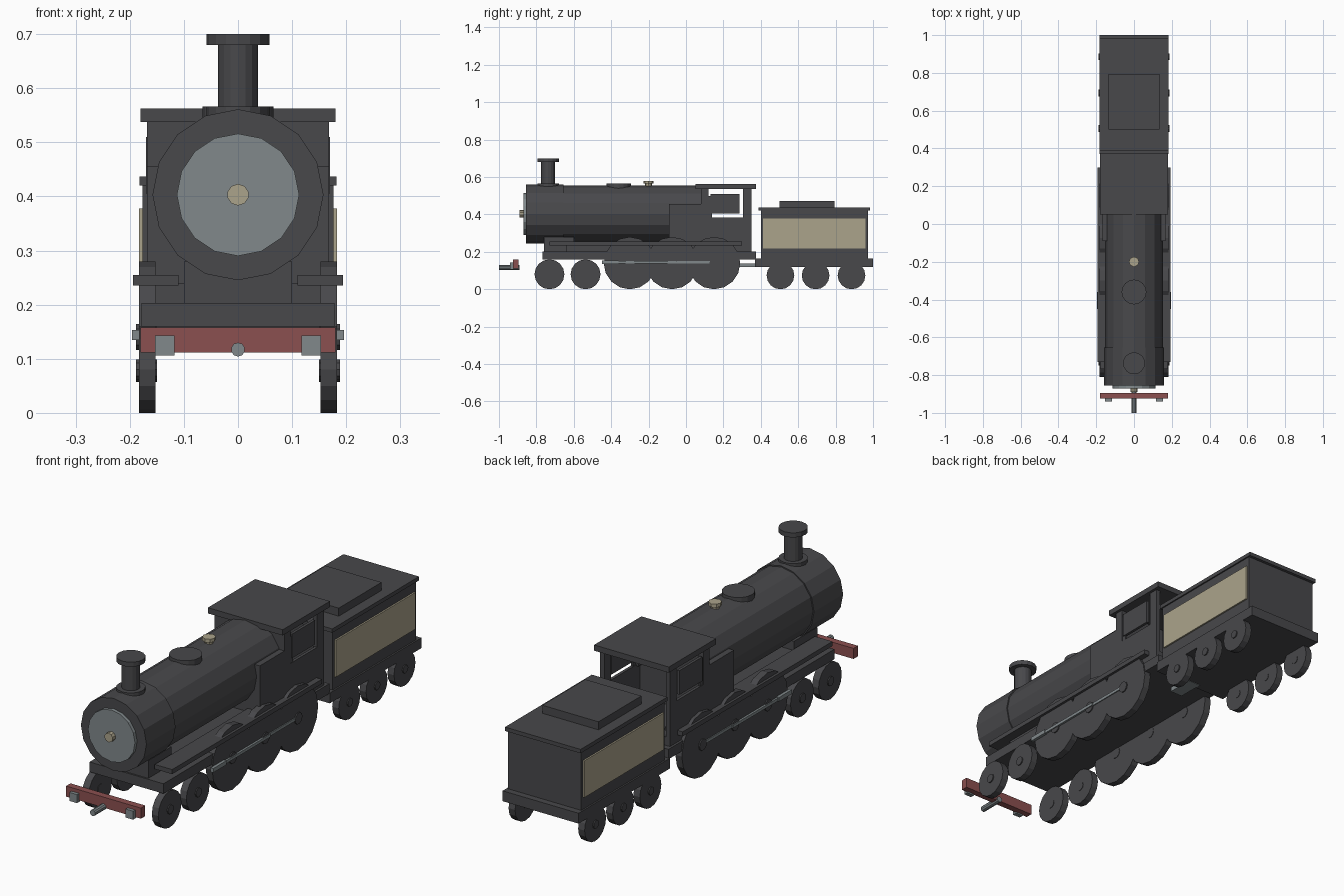
import bpy, math
from mathutils import Matrix, Vector

cube = bpy.data.objects.get("Cube")
if cube:
    bpy.data.objects.remove(cube, do_unlink=True)


def material(name, rgb):
    m = bpy.data.materials.new(name)
    m.use_nodes = True
    col = (*rgb, 1)
    m.diffuse_color = col
    m.node_tree.nodes["Principled BSDF"].inputs["Base Color"].default_value = col
    return m


DARK = material("dark iron", (0.065, 0.065, 0.07))
STEEL = material("steel grey", (0.22, 0.25, 0.26))
BRASS = material("pale brass", (0.41, 0.37, 0.26))
RED = material("buffer red", (0.26, 0.08, 0.08))


def finish(name, mat):
    ob = bpy.context.object
    ob.name = ob.data.name = name
    ob.data.materials.append(mat)
    return ob


def box(name, x, y, z, mat=DARK):
    """Box given as (min, max) ranges."""
    c = [(a + b) / 2 for a, b in (x, y, z)]
    s = [b - a for a, b in (x, y, z)]
    bpy.ops.mesh.primitive_cube_add(size=1)
    ob = finish(name, mat)
    ob.data.transform(Matrix.Translation(c) @ Matrix.Diagonal((*s, 1)))
    return ob


def wide(name, half, y, z, mat=DARK):
    return box(name, (-half, half), y, z, mat)


def pair(name, x, y, z, mat=DARK):
    box("left_" + name, x, y, z, mat)
    box("right_" + name, (-x[1], -x[0]), y, z, mat)


def cyl(name, start, end, r, mat=DARK, sides=16):
    """Cylinder between two points."""
    a, b = Vector(start), Vector(end)
    d = b - a
    bpy.ops.mesh.primitive_cylinder_add(vertices=sides, radius=r, depth=d.length)
    ob = finish(name, mat)
    turn = Vector((0, 0, 1)).rotation_difference(d).to_matrix().to_4x4()
    ob.data.transform(Matrix.Translation((a + b) / 2) @ turn)
    return ob


def wheels(name, y, r, hub):
    for side, s in (("left", 1), ("right", -1)):
        cyl(f"{side}_{name}", (s * 0.152, y, r), (s * 0.183, y, r), r)
        cyl(f"{side}_{name}_hub", (s * 0.15, y, r), (s * 0.188, y, r), hub, sides=10)


# Boiler, smokebox and door
AXIS = 0.403
cyl("boiler", (0, -0.66, AXIS), (0, 0.09, AXIS), 0.153)
cyl("smokebox", (0, -0.855, AXIS), (0, -0.655, AXIS), 0.158)
cyl("smokebox_door", (0, -0.87, AXIS), (0, -0.85, AXIS), 0.113, STEEL)
cyl("door_knob", (0, -0.89, AXIS), (0, -0.865, AXIS), 0.02, BRASS, 10)
wide("smokebox_saddle", 0.1, (-0.76, -0.6), (0.19, 0.28))
wide("firebox", 0.168, (-0.09, 0.09), (0.2, 0.455))

# Chimney, dome and safety valve
cyl("chimney_base", (0, -0.737, 0.54), (0, -0.737, 0.566), 0.058)
cyl("chimney", (0, -0.737, 0.54), (0, -0.737, 0.685), 0.037)
cyl("chimney_cap", (0, -0.737, 0.68), (0, -0.737, 0.7), 0.058)
cyl("steam_dome", (0, -0.36, 0.53), (0, -0.36, 0.566), 0.066)
cyl("safety_valve", (0, -0.2, 0.54), (0, -0.2, 0.57), 0.018, BRASS, 8)
cyl("safety_valve_cap", (0, -0.2, 0.565), (0, -0.2, 0.58), 0.027, BRASS, 8)

# Frame and running boards
wide("footplate", 0.178, (-0.767, 0.375), (0.16, 0.203))
wide("main_frame", 0.152, (-0.64, 0.35), (0.195, 0.24))
pair("running_board", (0.11, 0.194), (-0.73, 0.3), (0.235, 0.255))

# Front beam, buffers and coupling
wide("buffer_beam", 0.18, (-0.925, -0.895), (0.112, 0.158), RED)
pair("buffer", (0.117, 0.153), (-0.94, -0.92), (0.106, 0.143), STEEL)
cyl("coupling_hook", (0, -1, 0.117), (0, -0.89, 0.117), 0.013, STEEL, 10)

# Locomotive wheels and rods
for i, y in enumerate((-0.73, -0.537)):
    wheels(f"leading_wheel_{i + 1}", y, 0.08, 0.02)
drivers = (-0.3, -0.075, 0.15)
for i, y in enumerate(drivers):
    wheels(f"driving_wheel_{i + 1}", y, 0.14, 0.025)
pair("coupling_rod", (0.181, 0.187), (-0.3, 0.15), (0.137, 0.15), STEEL)
pair("piston_rod", (0.183, 0.196), (-0.45, -0.36), (0.135, 0.153), STEEL)
pair("connecting_rod", (0.184, 0.192), (-0.36, -0.05), (0.137, 0.15), STEEL)

# Cab
pair("cab_lower_side", (0.155, 0.168), (0.08, 0.35), (0.2, 0.385))
pair("cab_front_post", (0.145, 0.168), (0.08, 0.12), (0.38, 0.54))
pair("cab_rear_post", (0.148, 0.168), (0.305, 0.35), (0.2, 0.54))
pair("cab_window_panel", (0.158, 0.17), (0.13, 0.287), (0.405, 0.51))
pair("window_panel_support", (0.158, 0.166), (0.11, 0.14), (0.38, 0.5))
wide("cab_front_wall", 0.152, (0.08, 0.1), (0.2, 0.54))
wide("cab_roof", 0.18, (0.05, 0.375), (0.537, 0.562))

# Tender
wide("drawbar", 0.03, (0.28, 0.4), (0.118, 0.138), STEEL)
wide("tender_base", 0.183, (0.37, 1), (0.12, 0.165))
wide("tender_body", 0.176, (0.4, 0.972), (0.16, 0.425))
wide("tender_rim", 0.182, (0.388, 0.985), (0.42, 0.437))
wide("tender_hatch", 0.135, (0.5, 0.795), (0.43, 0.472))
pair("tender_side_panel", (0.175, 0.183), (0.412, 0.96), (0.218, 0.378), BRASS)
for i, y in enumerate((0.505, 0.693, 0.885)):
    wheels(f"tender_wheel_{i + 1}", y, 0.074, 0.018)
